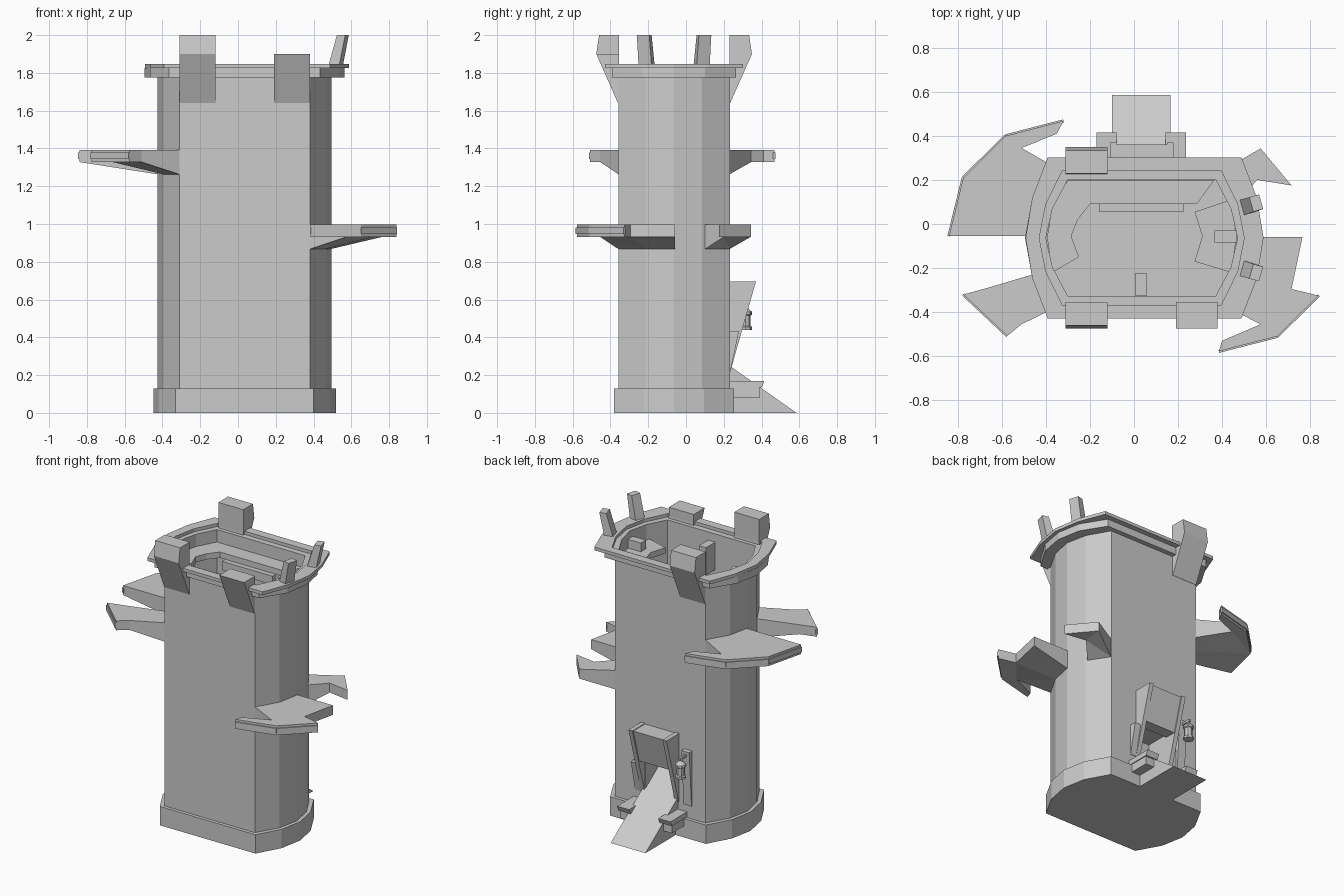
import bpy, bmesh, math
from mathutils import Vector

if "Cube" in bpy.data.objects:
    bpy.data.objects.remove(bpy.data.objects["Cube"])

CX, CY = 0.035, -0.063


def finish(name, bm):
    bmesh.ops.recalc_face_normals(bm, faces=bm.faces)
    me = bpy.data.meshes.new(name)
    bm.to_mesh(me)
    bm.free()
    ob = bpy.data.objects.new(name, me)
    bpy.context.collection.objects.link(ob)
    return ob


def loft(name, sections, closed=False):
    """Skin a list of (polygon, z) loops; cap the ends or close into a ring."""
    bm = bmesh.new()
    loops = [[bm.verts.new((x, y, z)) for x, y in poly] for poly, z in sections]
    n = len(loops[0])
    pairs = list(zip(loops, loops[1:]))
    if closed:
        pairs.append((loops[-1], loops[0]))
    else:
        bm.faces.new(loops[0])
        bm.faces.new(loops[-1])
    for a, b in pairs:
        for i in range(n):
            j = (i + 1) % n
            bm.faces.new((a[i], a[j], b[j], b[i]))
    return finish(name, bm)


def side_profile(name, pts, x0, x1):
    """Extrude a (y, z) profile along x."""
    bm = bmesh.new()
    a = [bm.verts.new((x0, y, z)) for y, z in pts]
    b = [bm.verts.new((x1, y, z)) for y, z in pts]
    bm.faces.new(a)
    bm.faces.new(b)
    for i in range(len(a)):
        j = (i + 1) % len(a)
        bm.faces.new((a[i], a[j], b[j], b[i]))
    return finish(name, bm)


def box(name, x0, x1, y0, y1, z0, z1):
    return side_profile(name, [(y0, z0), (y1, z0), (y1, z1), (y0, z1)], x0, x1)


def plan(hx, hy, fx, cx=CX):
    """Ten-sided tower outline: long flat front and back, faceted ends."""
    q = [(fx, -hy), (hx - 0.03, -hy / 2), (hx, 0), (hx - 0.03, hy / 2), (fx, hy)]
    q += [(-x, -y) for x, y in q]
    return [(cx + x, CY + y) for x, y in q]


def ring(name, outer, inner, z0, z1):
    return loft(name, [(outer, z0), (outer, z1), (inner, z1), (inner, z0)], True)


# Tower base, hollow-topped body and rim
inner = plan(0.435, 0.265, 0.335)
body_out = plan(0.46, 0.295, 0.345)
base = plan(0.483, 0.318, 0.365)
loft("tower_base", [(base, 0), (base, 0.13)])
body = loft("tower_body", [(body_out, 0.12), (body_out, 1.78), (inner, 1.78), (inner, 1.3)])
ring("lower_rim", plan(0.53, 0.328, 0.40), inner, 1.775, 1.825)
ring("upper_rim", plan(0.54, 0.365, 0.44, 0.048), plan(0.465, 0.305, 0.36), 1.825, 1.847)

# Doorway recess
cutter = box("doorway_cutter", -0.08, 0.145, 0.05, 0.4, 0.14, 0.48)
cutter.hide_render = True
cutter.hide_viewport = True
mod = body.modifiers.new("doorway", "BOOLEAN")
mod.operation = "DIFFERENCE"
mod.solver = "EXACT"
mod.object = cutter

# Battlements: leaning blocks, one broken short
tall = [(-0.34, 1.64), (-0.36, 1.64), (-0.475, 1.90), (-0.46, 2.0), (-0.355, 2.0), (-0.355, 1.84)]
short = [(-0.34, 1.64), (-0.36, 1.64), (-0.475, 1.90), (-0.355, 1.90), (-0.355, 1.84)]
side_profile("front_battlement", tall, -0.31, -0.12)
side_profile("broken_battlement", short, 0.19, 0.38)
side_profile("rear_battlement", [(2 * CY - y, z) for y, z in tall], -0.31, -0.12)


# Thin posts leaning outwards on the right-hand rim
def quad(x, y, ang, w, d):
    c, s = math.cos(ang), math.sin(ang)
    return [(x + u * c - v * s, y + u * s + v * c)
            for u, v in ((-w, -d), (w, -d), (w, d), (-w, d))]


for s, label in ((-1, "front"), (1, "rear")):
    a = s * math.radians(16)
    loft(label + "_rim_post", [(quad(0.515, CY + s * 0.145, a, 0.03, 0.036), 1.83),
                               (quad(0.555, CY + s * 0.158, a, 0.023, 0.034), 2.0)])


# Side platforms: flat top, underside dropping towards the wall, edge trim
def platform(name, outer, wall, z, trim):
    bm = bmesh.new()
    pts = [(p, z - 0.065) for p in outer] + [(p, z - 0.13) for p in wall]
    top = [bm.verts.new((*p, z)) for p, _ in pts]
    bot = [bm.verts.new((*p, b)) for p, b in pts]
    faces = [bm.faces.new(top), bm.faces.new(bot)]
    for i in range(len(pts)):
        j = (i + 1) % len(pts)
        bm.faces.new((top[i], top[j], bot[j], bot[i]))
    bmesh.ops.triangulate(bm, faces=faces[1:])
    finish(name, bm)
    for i in range(*trim):
        a, b = Vector(outer[i]), Vector(outer[i + 1])
        m, d = (a + b) / 2, b - a
        q = quad(m.x, m.y, math.atan2(d.y, d.x), d.length / 2, 0.007)
        loft(name + "_trim", [(q, z - 0.05), (q, z - 0.015)])


platform("left_rear_platform",
         [(-0.84, -0.055), (-0.775, 0.21), (-0.583, 0.40), (-0.32, 0.468), (-0.35, 0.41), (-0.51, 0.345)],
         [(-0.31, 0.23), (-0.395, 0.085), (-0.425, -0.055)], 1.393, (0, 3))
platform("left_front_platform",
         [(-0.665, -0.29), (-0.775, -0.32), (-0.575, -0.508), (-0.51, -0.455)],
         [(-0.31, -0.357), (-0.395, -0.21)], 1.393, (1, 2))
platform("right_front_platform",
         [(0.765, -0.058), (0.715, -0.295), (0.838, -0.325), (0.65, -0.51), (0.385, -0.578),
          (0.40, -0.53), (0.575, -0.455)],
         [(0.38, -0.357), (0.46, -0.21), (0.49, -0.058)], 0.997, (2, 4))
platform("right_rear_platform", [(0.575, 0.343), (0.715, 0.175), (0.56, 0.20)],
         [(0.465, 0.10), (0.38, 0.23)], 0.997, (0, 0))

# Walkways and fittings inside the top
walk = [(-0.30, 0.20), (-0.37, 0.08), (-0.395, -0.06), (-0.37, -0.22), (-0.25, -0.15),
        (-0.285, -0.055), (-0.255, 0.02), (-0.20, 0.09), (0.285, 0.09), (0.365, 0.20)]
loft("inner_walkway", [(walk, 1.70), (walk, 1.74)])
landing = [(0.275, 0.055), (0.44, 0.11), (0.465, -0.063), (0.44, -0.22), (0.275, -0.17), (0.31, -0.055)]
loft("inner_landing", [(landing, 1.68), (landing, 1.72)])
box("walkway_beam", -0.16, 0.225, 0.055, 0.09, 1.64, 1.70)
box("inner_front_post", 0.005, 0.06, -0.325, -0.225, 1.58, 1.77)
box("inner_side_block", 0.365, 0.465, -0.085, -0.03, 1.72, 1.78)

# Entrance ramp with side blocks
side_profile("entrance_ramp", [(0.585, 0), (0.06, 0.37), (0.06, 0.0)], -0.10, 0.165)
for x0, x1, label in ((-0.165, -0.085, "left"), (0.15, 0.23, "right")):
    box(label + "_ramp_block", x0, x1, 0.22, 0.39, 0.08, 0.155)
    side_profile(label + "_ramp_cap", [(0.22, 0.135), (0.40, 0.135), (0.415, 0.17), (0.22, 0.17)],
                 x0 - 0.006, x1 + 0.006)

# Doorway hood, cheeks and side buttresses
side_profile("door_hood", [(0.22, 0.69), (0.36, 0.69), (0.297, 0.46), (0.22, 0.46)], -0.09, 0.155)
for x0, label in ((-0.11, "left"), (0.15, "right")):
    side_profile(label + "_door_cheek", [(0.22, 0.695), (0.37, 0.695), (0.235, 0.22), (0.22, 0.22)],
                 x0, x0 + 0.03)
side_profile("right_buttress", [(0.22, 0.43), (0.28, 0.43), (0.235, 0.22), (0.22, 0.22)], 0.18, 0.225)
side_profile("left_buttress", [(0.22, 0.60), (0.265, 0.60), (0.24, 0.22), (0.22, 0.22)], -0.21, -0.15)

# Hanging lantern on its bracket
box("lantern_bracket", -0.187, -0.173, 0.23, 0.33, 0.565, 0.58)


def circle(r, n=8):
    return [(-0.18 + r * math.cos(2 * math.pi * i / n), 0.315 + r * math.sin(2 * math.pi * i / n))
            for i in range(n)]


loft("lantern", [(circle(r), z) for r, z in
                 ((0.035, 0.44), (0.035, 0.455), (0.027, 0.46), (0.027, 0.515), (0.036, 0.52),
                  (0.034, 0.535), (0.012, 0.555), (0.008, 0.57))])
